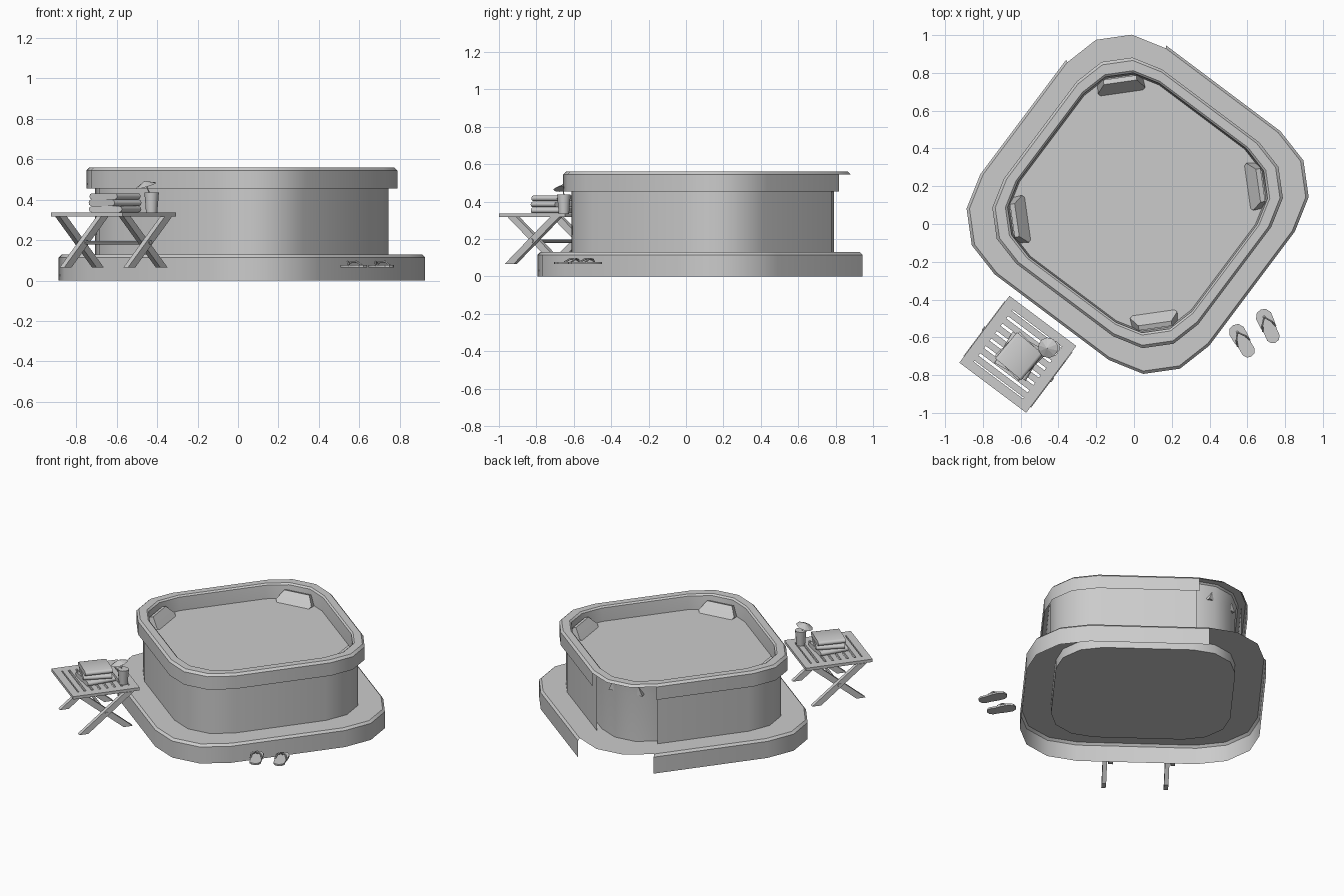
import bpy, bmesh, math
from mathutils import Matrix, Vector

if "Cube" in bpy.data.objects:
    bpy.data.objects.remove(bpy.data.objects["Cube"])

T, R = Matrix.Translation, Matrix.Rotation
TURN = -math.atan2(0.6, 0.8)
TUB = T((0.019, 0.112, 0)) @ R(TURN, 4, 'Z')
TABLE = T((-0.615, -0.69, 0)) @ R(TURN, 4, 'Z')


def finish(name, bm, matrix=Matrix(), angle=35):
    me = bpy.data.meshes.new(name)
    bm.transform(matrix)
    bm.to_mesh(me)
    bm.free()
    ob = bpy.data.objects.new(name, me)
    bpy.context.collection.objects.link(ob)
    bpy.ops.object.select_all(action='DESELECT')
    ob.select_set(True)
    bpy.context.view_layer.objects.active = ob
    bpy.ops.object.shade_smooth_by_angle(angle=math.radians(angle))
    return ob


def rounded_loop(bm, h, z):
    # square of half size h, corner radius h/2, three facets per corner
    out = []
    for k in range(4):
        c = math.radians(45 + 90 * k)
        cx, cy = math.copysign(h / 2, math.cos(c)), math.copysign(h / 2, math.sin(c))
        for j in range(4):
            a = math.radians(90 * k + 30 * j)
            out.append(bm.verts.new((cx + h / 2 * math.cos(a), cy + h / 2 * math.sin(a), z)))
    return out


def shell(name, rings, open_bands=(), cap=None):
    # stacked rounded squares; open bands leave the rear corner uncovered
    bm = bmesh.new()
    loops = [rounded_loop(bm, h, z) for h, z in rings]
    for b, (lo, hi) in enumerate(zip(loops, loops[1:])):
        for i in range(16):
            if b in open_bands and i in (4, 5, 6):
                continue
            j = (i + 1) % 16
            bm.faces.new((lo[i], lo[j], hi[j], hi[i]))
    if cap == 'down':
        bm.faces.new(loops[-1][::-1])
    return finish(name, bm, TUB)


def prism(bm, pts, vec):
    # closed extrusion of a polygon along vec
    a = [bm.verts.new(p) for p in pts]
    b = [bm.verts.new(Vector(p) + Vector(vec)) for p in pts]
    n = len(a)
    fs = [bm.faces.new(a), bm.faces.new(b)]
    fs += [bm.faces.new((a[i], a[(i + 1) % n], b[(i + 1) % n], b[i])) for i in range(n)]
    bmesh.ops.recalc_face_normals(bm, faces=fs)


def box(bm, c, s):
    bmesh.ops.create_cube(bm, size=1, matrix=T(c) @ Matrix.Diagonal((*s, 1)))


def rod(bm, p, q, r1, r2=None, n=8):
    p, q = Vector(p), Vector(q)
    d = q - p
    bmesh.ops.create_cone(bm, cap_ends=True, segments=n, radius1=r1, radius2=r1 if r2 is None else r2,
                          depth=d.length,
                          matrix=T((p + q) / 2) @ d.to_track_quat('Z', 'Y').to_matrix().to_4x4())


# Surrounding step, tub cladding, rim and basin
shell("step", [(0.757, 0), (0.757, 0.115), (0.744, 0.13), (0.567, 0.13)], (0, 1))
shell("tub_body", [(0.606, 0.13), (0.606, 0.55)], (0,))
shell("tub_rim", [(0.643, 0.455), (0.643, 0.545), (0.63, 0.56), (0.585, 0.56), (0.575, 0.55)], (0,))
shell("basin", [(0.575, 0.55), (0.567, 0.46), (0.567, 0.067)], (), 'down')
bm = bmesh.new()
bm.faces.new(rounded_loop(bm, 0.567, 0.46))
finish("water", bm, TUB)

# Headrests in the four corners: (distance, half width, z) around the section
section = [(0.58, 0.105, 0.45), (0.60, 0.126, 0.475), (0.645, 0.088, 0.528), (0.67, 0.088, 0.52), (0.67, 0.12, 0.45)]
for k in range(4):
    bm = bmesh.new()
    left = [bm.verts.new((d, -w, z)) for d, w, z in section]
    right = [bm.verts.new((d, w, z)) for d, w, z in section]
    bm.faces.new(left)
    bm.faces.new(right)
    for i in range(5):
        j = (i + 1) % 5
        bm.faces.new((left[i], left[j], right[j], right[i]))
    bmesh.ops.recalc_face_normals(bm, faces=bm.faces)
    finish(f"headrest_{k + 1}", bm, TUB @ R(math.radians(45 + 90 * k), 4, 'Z'), 60)

# Slatted table top
bm = bmesh.new()
size = 0.442
pitch = size / 9
for i in range(9):
    end = i in (0, 8)
    box(bm, (0, (i - 4) * pitch, 0.327), (size if end else 0.33, pitch if end else 0.034, 0.02))
for s in (-1, 1):
    box(bm, (s * 0.192, 0, 0.327), (0.058, size - 2 * pitch, 0.02))
finish("table_top", bm, TABLE)

# Crossed legs with flat feet, tie bar and bolts
bm = bmesh.new()
for s in (-1, 1):
    for t in (-1, 1):
        x = s * 0.197 + (0 if t > 0 else -0.028)
        prism(bm, [(x, -t * 0.182, 0.065), (x, -t * 0.122, 0.065),
                   (x, t * 0.182, 0.317), (x, t * 0.122, 0.317)], (0.028, 0, 0))
    rod(bm, (s * 0.197 - 0.033, 0, 0.19), (s * 0.197 + 0.033, 0, 0.19), 0.012)
finish("table_legs", bm, TABLE)
bm = bmesh.new()
rod(bm, (-0.19, 0, 0.188), (0.19, 0, 0.188), 0.009)
finish("table_tie_bar", bm, TABLE)

# Folded towels with rounded folds
for k, (z, size, rot) in enumerate([(0.338, 0.19, -30), (0.370, 0.185, -46), (0.402, 0.18, -40)]):
    bm = bmesh.new()
    r, h = 0.015, size / 2
    prof = []
    for s in (1, -1):
        for j in range(5):
            a = math.radians(-90 + 45 * j)
            prof.append((s * (h - r + r * math.cos(a)), -h, z + r + s * r * math.sin(a)))
    prism(bm, prof, (0, size, 0))
    finish(f"towel_{k + 1}", bm, T((-0.608, -0.70, 0)) @ R(math.radians(rot), 4, 'Z'), 50)

# Drink with a paper umbrella
bm = bmesh.new()
rod(bm, (-0.427, -0.653, 0.337), (-0.427, -0.653, 0.437), 0.028, 0.036, 12)
finish("drink_glass", bm)
bm = bmesh.new()
tip = Vector((-0.462, -0.658, 0.492))
axis = Vector((-0.3, -0.12, 1)).normalized()
rod(bm, tip - axis * 0.024, tip, 0.055, 0.001, 10)
rod(bm, (-0.425, -0.65, 0.40), tip, 0.003, n=6)
finish("drink_umbrella", bm, angle=10)

# Pair of sandals
half = [(0.095, 0.0), (0.088, 0.026), (0.06, 0.043), (0.015, 0.042), (-0.03, 0.036),
        (-0.07, 0.036), (-0.09, 0.022), (-0.097, 0.0)]
outline = half + [(x, -y) for x, y in half[-2:0:-1]]
for name, x, y, a in (("left", 0.573, -0.618, 120), ("right", 0.71, -0.54, 114)):
    m = T((x, y, 0)) @ R(math.radians(a), 4, 'Z')
    bm = bmesh.new()
    prism(bm, [(px, py, 0.065) for px, py in outline], (0, 0, 0.012))
    finish(f"{name}_sandal_sole", bm, m)
    bm = bmesh.new()
    for s in (-1, 1):
        path = [(0.055, 0, 0.076), (0.046, s * 0.004, 0.09), (0.015, s * 0.027, 0.094), (-0.015, s * 0.037, 0.076)]
        for p, q in zip(path, path[1:]):
            rod(bm, p, q, 0.005, n=6)
    finish(f"{name}_sandal_strap", bm, m)
